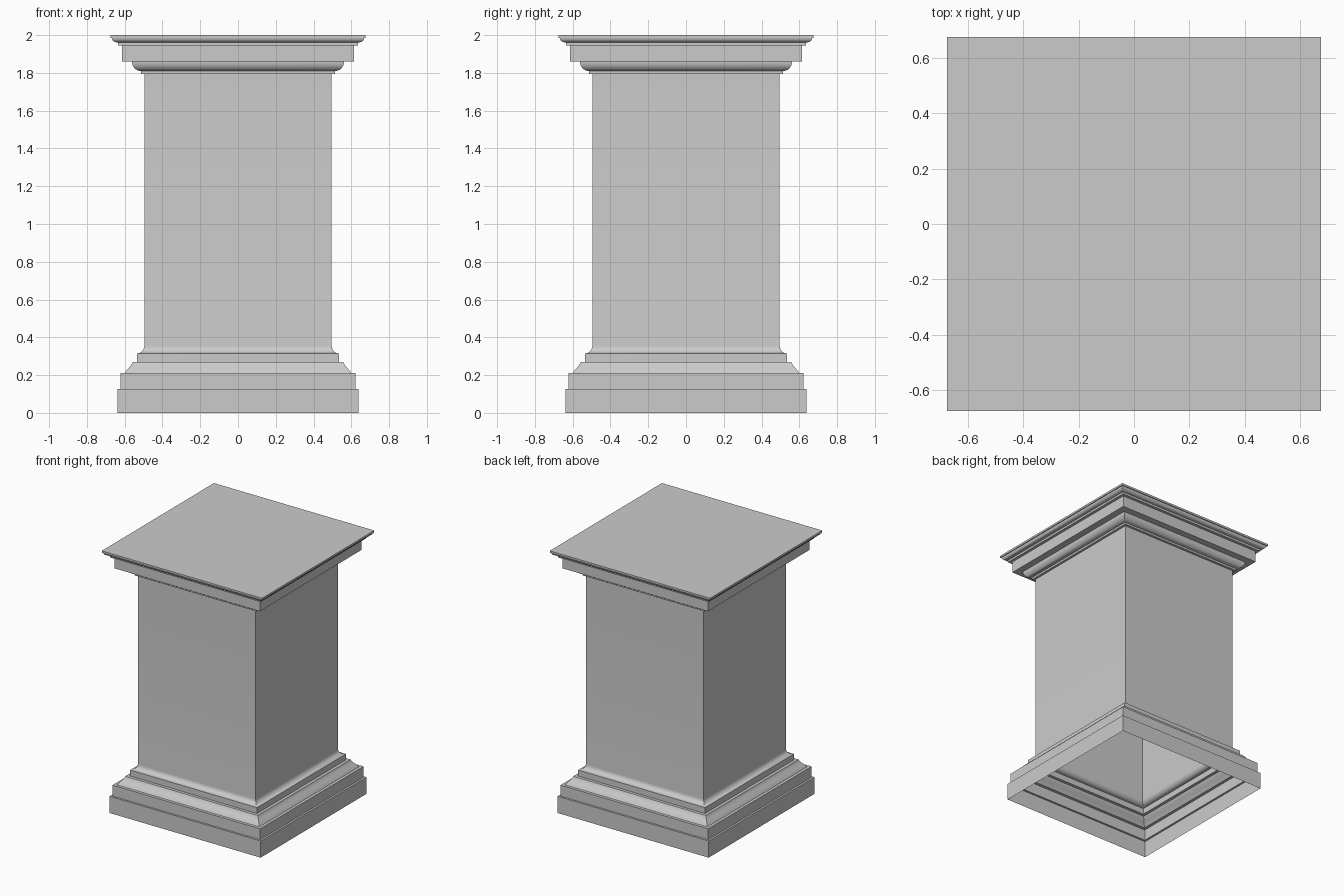
import bpy, bmesh, math

if "Cube" in bpy.data.objects:
    bpy.data.objects.remove(bpy.data.objects["Cube"])


def arc(cx, cz, rx, rz, a0, a1, n=8):
    """Points on an elliptical arc, angles in degrees."""
    pts = []
    for i in range(n + 1):
        a = math.radians(a0 + (a1 - a0) * i / n)
        pts.append((cx + rx * math.cos(a), cz + rz * math.sin(a)))
    return pts


def square_sweep(name, profile, cap_top=False):
    """Sweep a (half width, height) profile around a mitred square."""
    bm = bmesh.new()
    rings = [[bm.verts.new((sx * r, sy * r, z))
              for sx, sy in ((-1, -1), (1, -1), (1, 1), (-1, 1))]
             for r, z in profile]
    for lo, hi in zip(rings, rings[1:]):
        for i in range(4):
            j = (i + 1) % 4
            bm.faces.new((lo[i], lo[j], hi[j], hi[i]))
    if cap_top:
        bm.faces.new(rings[-1])
    mesh = bpy.data.meshes.new(name)
    bm.to_mesh(mesh)
    bm.free()
    obj = bpy.data.objects.new(name, mesh)
    bpy.context.collection.objects.link(obj)
    bpy.ops.object.select_all(action='DESELECT')
    obj.select_set(True)
    bpy.context.view_layer.objects.active = obj
    bpy.ops.object.shade_smooth_by_angle(angle=math.radians(30))
    return obj


# Stepped plinth, open underneath
square_sweep("plinth", [(0.637, 0), (0.637, 0.127), (0.622, 0.127),
                        (0.622, 0.21), (0.60, 0.21)])

# Base moulding: sloping curve and fillet
square_sweep("base_moulding",
             [(0.60, 0.21), (0.594, 0.22), (0.581, 0.235), (0.569, 0.249),
              (0.561, 0.261), (0.558, 0.27), (0.535, 0.27), (0.535, 0.305)])

# Shaft with a flared foot
foot = arc(0.535, 0.355, 0.039, 0.04, 270, 180)
square_sweep("shaft", [(0.535, 0.305)] + foot + [(0.496, 1.795)])

# Capital: fillet, rounded moulding, flat band
ovolo = arc(0.515, 1.86, 0.046, 0.05, -90, 0)
square_sweep("capital", [(0.496, 1.795), (0.514, 1.795), (0.514, 1.81)]
             + ovolo + [(0.613, 1.86), (0.613, 1.945), (0.635, 1.945)])

# Top slab with a small curved lip
lip = arc(0.637, 1.985, 0.031, 0.024, -90, 0, 6)
square_sweep("top_slab", [(0.635, 1.945), (0.635, 1.961)] + lip
             + [(0.675, 1.985), (0.675, 2.0)], cap_top=True)
